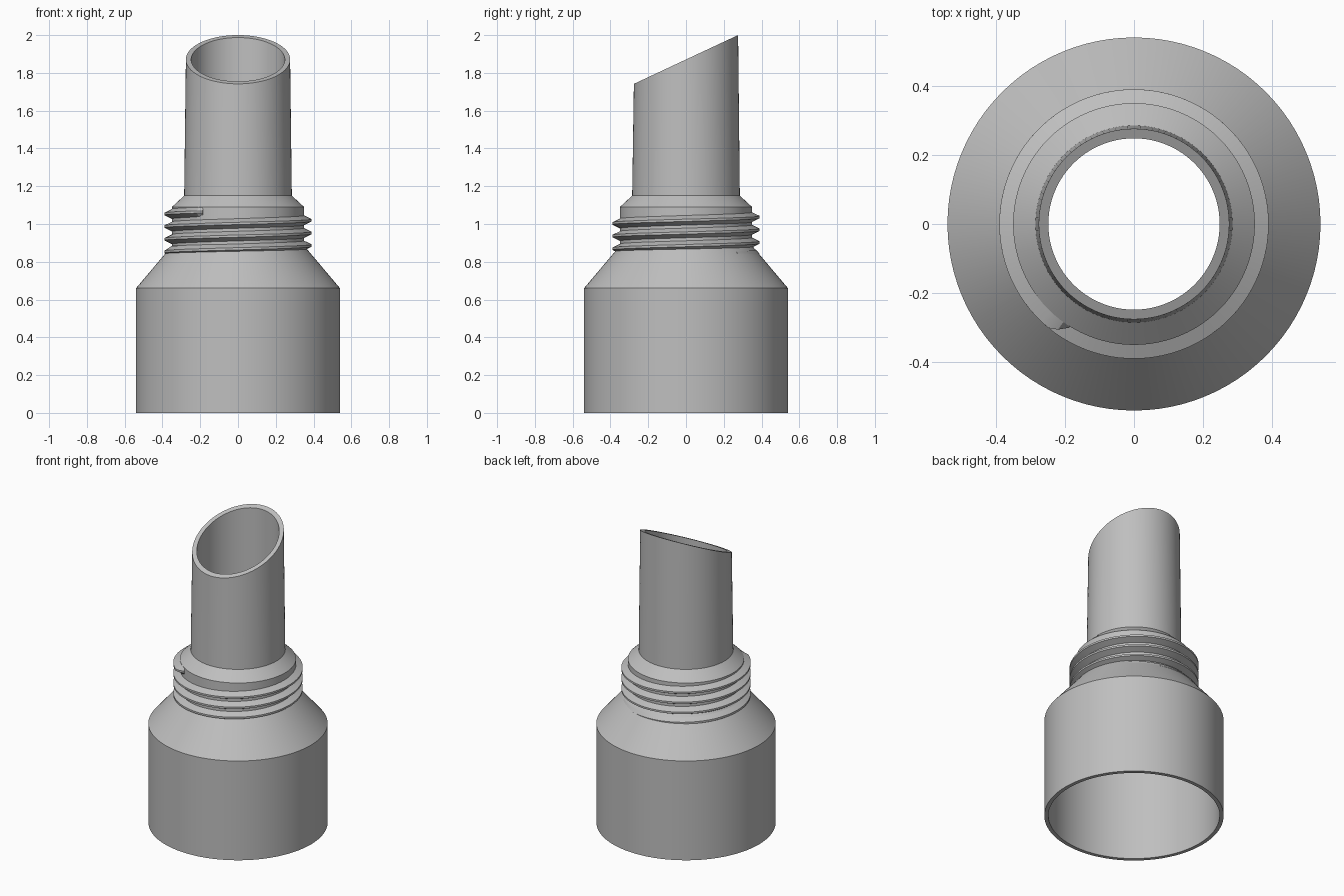
import bpy
import bmesh
import math

cube = bpy.data.objects.get("Cube")
if cube:
    bpy.data.objects.remove(cube, do_unlink=True)

SEGMENTS = 96

grey = bpy.data.materials.new("plain grey")
grey.use_nodes = True
colour = (0.52, 0.52, 0.52, 1)
grey.diffuse_color = colour
grey.node_tree.nodes["Principled BSDF"].inputs["Base Color"].default_value = colour


def finish(name, bm):
    bmesh.ops.recalc_face_normals(bm, faces=bm.faces)
    mesh = bpy.data.meshes.new(name)
    bm.to_mesh(mesh)
    bm.free()
    mesh.materials.append(grey)
    obj = bpy.data.objects.new(name, mesh)
    bpy.context.collection.objects.link(obj)
    bpy.ops.object.select_all(action="DESELECT")
    obj.select_set(True)
    bpy.context.view_layer.objects.active = obj
    bpy.ops.object.shade_smooth_by_angle(angle=math.radians(20))
    return obj


def bridge(bm, a, b):
    for i in range(len(a)):
        j = (i + 1) % len(a)
        bm.faces.new((a[i], a[j], b[j], b[i]))


def slant(y):
    """Height of the sloping mouth."""
    return 1.871 + 0.468 * y


# Hollow body: outside going up, over the slanted mouth, inside going down
profile = [
    (0.54, 0), (0.54, 0.66), (0.35, 0.885), (0.35, 1.09), (0.285, 1.15),
    (0.276, None), (0.248, None),
    (0.248, 0.965), (0.516, 0.645), (0.516, 0),
]
bm = bmesh.new()
rings = []
for r, z in profile:
    ring = []
    for i in range(SEGMENTS):
        a = math.tau * i / SEGMENTS
        x, y = r * math.cos(a), r * math.sin(a)
        ring.append(bm.verts.new((x, y, slant(y) if z is None else z)))
    rings.append(ring)
for k, ring in enumerate(rings):
    bridge(bm, ring, rings[(k + 1) % len(rings)])
finish("adapter_body", bm)

# Right-handed screw thread that grows out of the cone and ends near the front
PITCH, CREST, TOP_Z = 0.067, 0.39, 1.064
start, end = math.radians(45), math.radians(238) + 3 * math.tau
steps = int(SEGMENTS * (end - start) / math.tau)
fade = math.radians(6)
bm = bmesh.new()
sections = []
for i in range(steps + 1):
    a = start + (end - start) * i / steps
    z = TOP_Z - PITCH * (end - a) / math.tau
    cone = 0.54 - (z - 0.66) * 0.19 / 0.225
    root = max(0.345, cone - 0.02)
    left = min(1, (end - a) / fade)
    crest = root + (CREST - root) * (0.2 + 0.8 * left)
    section = []
    for r, dz in ((root, -0.028), (crest, -0.006), (crest, 0.006), (root, 0.028)):
        section.append(bm.verts.new((r * math.cos(a), r * math.sin(a), z + dz)))
    sections.append(section)
for a, b in zip(sections, sections[1:]):
    bridge(bm, a, b)
bm.faces.new(sections[0])
bm.faces.new(sections[-1])
finish("screw_thread", bm)
